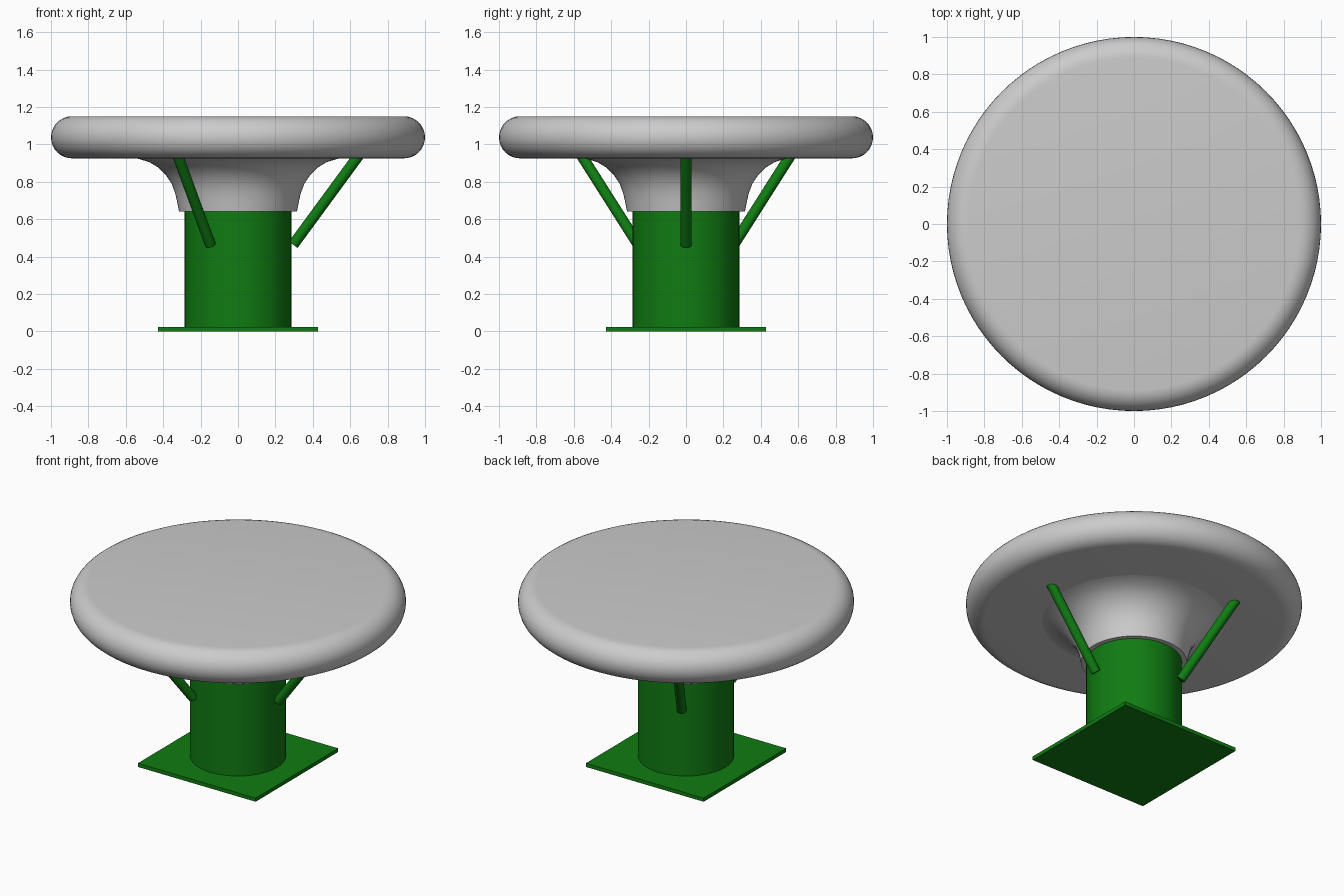
import bpy, bmesh, math
from mathutils import Vector

if "Cube" in bpy.data.objects:
    bpy.data.objects.remove(bpy.data.objects["Cube"])


def material(name, rgb):
    m = bpy.data.materials.new(name)
    m.diffuse_color = (*rgb, 1)
    m.use_nodes = True
    m.node_tree.nodes["Principled BSDF"].inputs["Base Color"].default_value = m.diffuse_color
    return m


GREY = material("light grey", (0.6, 0.6, 0.6))
GREEN = material("green", (0.005, 0.2, 0.006))


def finish(bm, name, mat):
    bmesh.ops.recalc_face_normals(bm, faces=bm.faces[:])
    mesh = bpy.data.meshes.new(name)
    bm.to_mesh(mesh)
    bm.free()
    ob = bpy.data.objects.new(name, mesh)
    bpy.context.collection.objects.link(ob)
    mesh.materials.append(mat)
    bpy.ops.object.select_all(action='DESELECT')
    ob.select_set(True)
    bpy.context.view_layer.objects.active = ob
    bpy.ops.object.shade_smooth_by_angle(angle=math.radians(35))
    return ob


def lathe(name, profile, mat, sides=64):
    """Revolve (radius, z) points around z, closing both ends with a cap."""
    bm = bmesh.new()
    rings = []
    for r, z in profile:
        rings.append([bm.verts.new((r * math.cos(2 * math.pi * i / sides),
                                    r * math.sin(2 * math.pi * i / sides), z))
                      for i in range(sides)])
    for a, b in zip(rings, rings[1:]):
        for i in range(sides):
            j = (i + 1) % sides
            bm.faces.new((a[i], a[j], b[j], b[i]))
    bm.faces.new(rings[0])
    bm.faces.new(rings[-1])
    return finish(bm, name, mat)


def rod(name, start, end, radius, mat):
    start, end = Vector(start), Vector(end)
    axis = end - start
    bm = bmesh.new()
    bmesh.ops.create_cone(bm, cap_ends=True, segments=24, radius1=radius,
                          radius2=radius, depth=axis.length)
    bm.transform(axis.to_track_quat('Z', 'Y').to_matrix().to_4x4())
    bmesh.ops.translate(bm, verts=bm.verts[:], vec=(start + end) / 2)
    return finish(bm, name, mat)


# Base plate
bm = bmesh.new()
bmesh.ops.create_cube(bm, size=1)
bmesh.ops.scale(bm, verts=bm.verts[:], vec=(0.856, 0.856, 0.024))
bmesh.ops.translate(bm, verts=bm.verts[:], vec=(0, 0, 0.012))
finish(bm, "base_plate", GREEN)

# Column
lathe("column", [(0.285, 0.02), (0.285, 0.65)], GREEN)

# Flared neck under the disc
lathe("flared_neck", [(0.315, 0.64), (0.325, 0.69), (0.336, 0.74), (0.355, 0.79),
                      (0.385, 0.835), (0.425, 0.875), (0.475, 0.905),
                      (0.53, 0.922), (0.57, 0.93)], GREY)

# Round disc with a full rounded rim
edge = 0.1125
rim = [(1 - edge + edge * math.cos(a), 1.0375 + edge * math.sin(a))
       for a in (math.radians(-90 + 180 * k / 16) for k in range(17))]
lathe("disc_top", rim, GREY, 96)

# Three slanted struts
for k in range(3):
    a = 2 * math.pi * k / 3
    c, s = math.cos(a), math.sin(a)
    rod(f"strut_{k + 1}", (0.295 * c, 0.295 * s, 0.463),
        (0.645 * c, 0.645 * s, 0.94), 0.029, GREEN)
